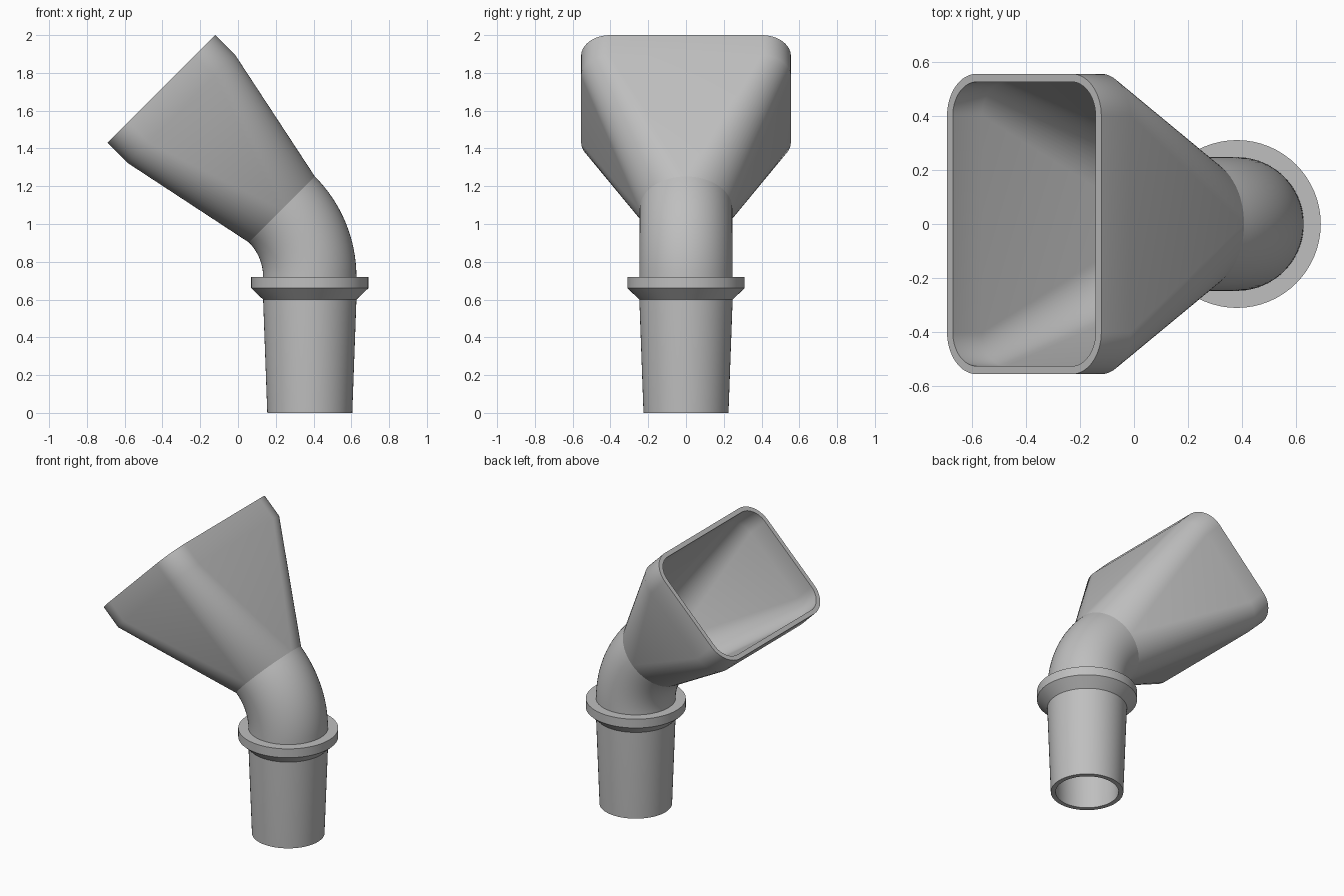
import bpy, bmesh
from math import sin, cos, pi, radians
from mathutils import Vector

if "Cube" in bpy.data.objects:
    bpy.data.objects.remove(bpy.data.objects["Cube"])

grey = bpy.data.materials.new("plain_grey")
grey.use_nodes = True
colour = (0.52, 0.52, 0.52, 1)
grey.diffuse_color = colour
grey.node_tree.nodes["Principled BSDF"].inputs["Base Color"].default_value = colour

STEPS = 16                        # segments per quarter turn
Y = Vector((0, 1, 0))
PIPE_X, BEND_Z, BEND_R = 0.38, 0.72, 0.505
OUTER, WALL = 0.247, 0.03
INNER = OUTER - WALL


def ring(centre, u, hx, hy, r):
    """Rounded rectangle spanned by u and Y; a circle when hx = hy = r."""
    points = []
    for q in range(4):
        sx = 1 if q in (0, 3) else -1
        sy = 1 if q in (0, 1) else -1
        for k in range(STEPS + 1):
            a = (q + k / STEPS) * pi / 2
            points.append(centre + u * (sx * (hx - r) + r * cos(a))
                          + Y * (sy * (hy - r) + r * sin(a)))
    return points


def skin(name, sheets):
    """Bridge successive rings of every sheet into one smooth object."""
    bm = bmesh.new()
    for rings in sheets:
        rows = [[bm.verts.new(p) for p in pts] for pts in rings]
        for a, b in zip(rows, rows[1:]):
            for i in range(len(a)):
                j = (i + 1) % len(a)
                bm.faces.new((a[i], a[j], b[j], b[i]))
    bmesh.ops.remove_doubles(bm, verts=bm.verts, dist=1e-5)
    mesh = bpy.data.meshes.new(name)
    bm.to_mesh(mesh)
    bm.free()
    mesh.materials.append(grey)
    obj = bpy.data.objects.new(name, mesh)
    bpy.context.collection.objects.link(obj)
    bpy.ops.object.select_all(action="DESELECT")
    obj.select_set(True)
    bpy.context.view_layer.objects.active = obj
    bpy.ops.object.shade_smooth_by_angle(angle=radians(30))
    return obj


def lathe(name, profile):
    """Turn (radius, height) pairs around the upright pipe axis."""
    skin(name, [[ring(Vector((PIPE_X, 0, z)), Vector((1, 0, 0)), r, r, r)
                 for r, z in profile]])


# Tapered hollow pipe and its collar
lathe("inlet_pipe", [(INNER, BEND_Z), (INNER, 0.6), (0.195, 0),
                     (0.225, 0), (OUTER, 0.6), (OUTER, BEND_Z)])
lathe("collar", [(OUTER, 0.6), (0.31, 0.66), (0.31, BEND_Z), (OUTER, BEND_Z)])

# Elbow turning an eighth of a circle
pivot = Vector((PIPE_X - BEND_R, 0, BEND_Z))


def elbow_rings(r):
    rings = []
    for k in range(17):
        a = k / 16 * pi / 4
        u = Vector((cos(a), 0, sin(a)))
        rings.append(ring(pivot + u * BEND_R, u, r, r, r))
    return rings


skin("elbow", [elbow_rings(OUTER), elbow_rings(INNER)[::-1]])

# Funnel from round throat to rounded rectangular mouth
side = Vector((1, 0, 1)).normalized()
axis = Vector((-1, 0, 1)).normalized()
throat = pivot + side * BEND_R


def funnel_rings(t):
    hx, hy, r = 0.403 - t, 0.555 - t, 0.155 - t
    c = OUTER - t
    return [ring(throat, side, c, c, c),
            ring(throat + axis * 0.75, side, hx, hy, r),
            ring(throat + axis * 0.902, side, hx, hy, r)]


skin("funnel", [funnel_rings(0) + funnel_rings(WALL)[::-1]])
